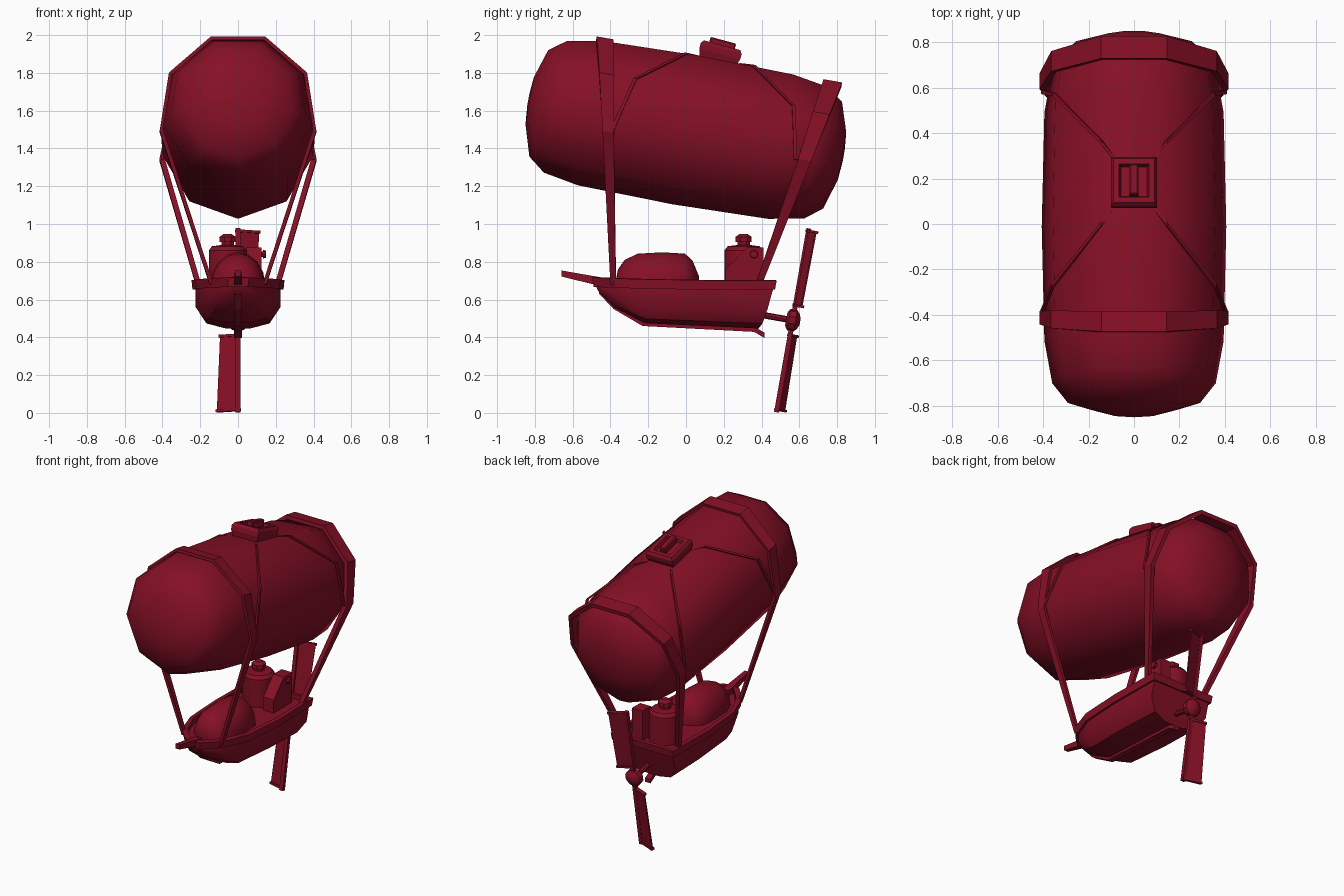
import bpy, bmesh, math
from mathutils import Matrix, Vector

if "Cube" in bpy.data.objects:
    bpy.data.objects.remove(bpy.data.objects["Cube"], do_unlink=True)

red = bpy.data.materials.new("dark red")
red.use_nodes = True
COLOUR = (0.235, 0.005, 0.019, 1)
red.diffuse_color = COLOUR
red.node_tree.nodes["Principled BSDF"].inputs["Base Color"].default_value = COLOUR

TILT = Matrix.Rotation(math.radians(-10), 4, 'X')
AXIS = TILT @ Vector((0, 1, 0))


def finish(name, bm, matrix=None, smooth=None):
    if matrix:
        bm.transform(matrix)
    bmesh.ops.recalc_face_normals(bm, faces=bm.faces)
    me = bpy.data.meshes.new(name)
    bm.to_mesh(me)
    bm.free()
    me.materials.append(red)
    ob = bpy.data.objects.new(name, me)
    bpy.context.collection.objects.link(ob)
    if smooth:
        bpy.ops.object.select_all(action='DESELECT')
        ob.select_set(True)
        bpy.context.view_layer.objects.active = ob
        bpy.ops.object.shade_smooth_by_angle(angle=math.radians(smooth))
    return ob


def loft(name, rings, matrix=None, smooth=None, loop=False):
    """Skin a list of equal-length closed rings; cap the ends unless looped."""
    bm = bmesh.new()
    vs = [[bm.verts.new(p) for p in r] for r in rings]
    n = len(vs[0])
    pairs = list(zip(vs, vs[1:])) + ([(vs[-1], vs[0])] if loop else [])
    for a, b in pairs:
        for i in range(n):
            j = (i + 1) % n
            bm.faces.new((a[i], a[j], b[j], b[i]))
    if not loop:
        bm.faces.new(vs[0])
        bm.faces.new(vs[-1])
    return finish(name, bm, matrix, smooth)


def lathe(name, profile, sides, matrix, smooth=None, start=0.0):
    """Revolve (position, radius) pairs about local y; start angle is from straight down."""
    angs = [start + math.tau * i / sides for i in range(sides)]
    rings = [[(r * math.sin(a), s, -r * math.cos(a)) for a in angs] for s, r in profile]
    return loft(name, rings, matrix, smooth)


def box(name, lo, hi, matrix=None, bevel=0):
    bm = bmesh.new()
    bmesh.ops.create_cube(bm, size=1)
    lo, hi = Vector(lo), Vector(hi)
    for v in bm.verts:
        v.co = (lo + hi) / 2 + Vector([c * d for c, d in zip(v.co, hi - lo)])
    if bevel:
        bmesh.ops.bevel(bm, geom=bm.edges[:], offset=bevel, segments=1, affect='EDGES')
    return finish(name, bm, matrix)


def band(name, pts, thick):
    """Flat strap through (x, y, z, half width) points, its width along the balloon axis."""
    ps = [Vector(p[:3]) for p in pts]
    rings = []
    for i, p in enumerate(ps):
        t = (ps[min(i + 1, len(ps) - 1)] - ps[max(i - 1, 0)]).normalized()
        n = t.cross(AXIS).normalized() * thick
        w = AXIS * pts[i][3]
        rings.append([p - w - n, p + w - n, p + w + n, p - w + n])
    return loft(name, rings)


def mirrored(half):
    return half + [(-p[0],) + tuple(p[1:]) for p in reversed(half)]


# Balloon: nine-sided, tilted nose up
half = [(0.848, 0.03), (0.84, 0.13), (0.79, 0.295), (0.70, 0.365), (0.51, 0.400)]
profile = [(-s, r) for s, r in half] + [(0, 0.412)] + [(s, r) for s, r in reversed(half)]
lathe("balloon", profile, 9, Matrix.Translation((0, 0, 1.51)) @ TILT, 62)

# Straps that carry the boat
band("front_strap", mirrored([(0.14, -0.385, 0.68, 0.015), (0.405, -0.412, 1.49, 0.03),
     (0.357, -0.42, 1.79, 0.04), (0.14, -0.43, 1.976, 0.045)]), 0.01)
band("rear_strap", mirrored([(0.21, 0.385, 0.68, 0.016), (0.402, 0.628, 1.34, 0.035),
     (0.352, 0.715, 1.58, 0.045), (0.14, 0.775, 1.745, 0.05)]), 0.014)

# Thin seams running from the hatch to the straps
for side, sx in (("left", 1), ("right", -1)):
    fore = [(0.09, 0.07, 1.885), (0.142, 0.0, 1.902), (0.357, -0.27, 1.768), (0.407, -0.39, 1.50)]
    aft = [(0.09, 0.29, 1.845), (0.142, 0.36, 1.838), (0.352, 0.57, 1.625), (0.402, 0.58, 1.34)]
    for end, path in (("front", fore), ("rear", aft)):
        band(f"{end}_{side}_seam", [(sx * x, y, z, 0.009) for x, y, z in path], 0.006)

# Hatch on top: beveled block with a sunken panel and a central handle
HATCH = Matrix.Translation((0, 0.18, 1.905)) @ Matrix.Rotation(math.radians(-15), 4, 'X')
plan = [(-1, -1), (1, -1), (1, 1), (-1, 1)]
steps = [(0.085, 0.095, -0.06), (0.102, 0.112, -0.005), (0.102, 0.112, 0.025), (0.09, 0.10, 0.043),
         (0.066, 0.076, 0.043), (0.058, 0.068, 0.022)]
loft("hatch", [[(a * w, b * l, z) for a, b in plan] for w, l, z in steps], HATCH)
box("hatch_handle", (-0.02, -0.07, 0.02), (0.02, 0.07, 0.07), HATCH, 0.006)

# Hull: stations from bow to stern (y top, y bottom, half width, top z, bottom z)
stations = [(-0.48, -0.46, 0.04, 0.68, 0.64), (-0.37, -0.38, 0.14, 0.68, 0.56),
            (-0.20, -0.22, 0.205, 0.67, 0.475), (0.10, 0.10, 0.225, 0.67, 0.460),
            (0.465, 0.385, 0.22, 0.67, 0.447)]
rings = []
for yt, yb, w, zt, zb in stations:
    h = zt - zb
    side = [(w, yt, zt), (w, yt + (yb - yt) * 0.4, zt - h * 0.52),
            (w * 0.76, yb + (yt - yb) * 0.25, zt - h * 0.88), (w * 0.3, yb, zb)]
    rings.append(mirrored(side))
loft("hull", rings, smooth=35)

# Rail round the deck
outline = mirrored([(0.225, 0.468, 0.68), (0.233, 0.10, 0.68), (0.212, -0.20, 0.685),
                    (0.147, -0.37, 0.69), (0.045, -0.485, 0.695)])
rings = []
for x, y, z in outline:
    s = math.copysign(1, x)
    ey = 0.012 if y > 0.4 else (-0.012 if y < -0.3 else 0)
    rings.append([(x - s * 0.015, y - ey, z - 0.026), (x + s * 0.008, y + ey * 0.3, z - 0.028),
                  (x + s * 0.013, y + ey, z + 0.022), (x - s * 0.015, y - ey, z + 0.024)])
loft("rail", rings, loop=True)

# Bowsprit, keel and skeg
loft("bowsprit", [[(a * w, y, z + b * h) for a, b in plan] for y, z, w, h in
                  [(-0.66, 0.738, 0.015, 0.016), (-0.43, 0.69, 0.025, 0.024)]])
loft("keel", [[(a * 0.02, y, z + b * 0.014) for a, b in plan] for y, z in
              [(-0.46, 0.645), (-0.385, 0.565), (-0.23, 0.474), (0.36, 0.443), (0.415, 0.411)]])

# Domed canopy on the fore deck
lathe("canopy", [(-0.225, 0.03), (-0.215, 0.08), (-0.18, 0.13), (-0.11, 0.163), (0.02, 0.17),
      (0.14, 0.163), (0.18, 0.125), (0.215, 0.04)], 16,
      Matrix.Translation((0, -0.145, 0.68)) @ Matrix.Diagonal((0.85, 1, 1, 1)), 60)

# Boiler and chimney (revolved, then stood upright)
UP = Matrix.Translation((-0.055, 0.305, 0.66)) @ Matrix.Rotation(math.pi / 2, 4, 'X')
lathe("boiler", [(0, 0.102), (0.20, 0.102), (0.222, 0.085), (0.228, 0.04)], 14, UP, 35)
lathe("chimney", [(0.21, 0.036), (0.245, 0.036), (0.246, 0.046), (0.272, 0.046), (0.288, 0.022)],
      8, UP, start=math.pi / 8)

# Engine box beside the boiler, with its side knob
side = [(0.21, 0.66), (0.21, 0.76), (0.32, 0.875), (0.41, 0.875), (0.41, 0.66)]
loft("engine_box", [[(x, y, z) for y, z in side] for x in (0.045, 0.125)])
KNOB = Matrix.Translation((0.12, 0.36, 0.84)) @ Matrix.Rotation(-math.pi / 2, 4, 'Z')
lathe("engine_knob", [(0, 0.015), (0.012, 0.015), (0.013, 0.022), (0.028, 0.02)], 8, KNOB)

# Propeller: shaft, hub and two pitched blades
PROP = Matrix.Translation((0, 0.565, 0.49)) @ TILT
lathe("propeller_shaft", [(-0.20, 0.017), (0, 0.017)], 8, PROP)
lathe("propeller_hub", [(-0.035, 0.035), (-0.02, 0.058), (0.015, 0.058), (0.03, 0.04),
      (0.04, 0.018)], 10, PROP, 30)
pitch = Matrix.Rotation(math.radians(20), 4, 'Z')
for name, turn in (("upper", 0), ("lower", math.pi)):
    M = PROP @ Matrix.Rotation(turn, 4, 'Y')
    box(name + "_spar", (-0.013, -0.013, 0.04), (0.013, 0.013, 0.494), M)
    loft(name + "_blade", [[(0, -0.006, r), (w, -0.004, r), (w, 0.004, r), (0, 0.006, r)]
         for r, w in ((0.08, 0.10), (0.485, 0.118))], M @ pitch)
    for tag, r, w in (("root", 0.08, 0.105), ("tip", 0.48, 0.122)):
        box(f"{name}_{tag}_lip", (-0.012, -0.012, r - 0.007), (w, 0.012, r + 0.007), M @ pitch)
